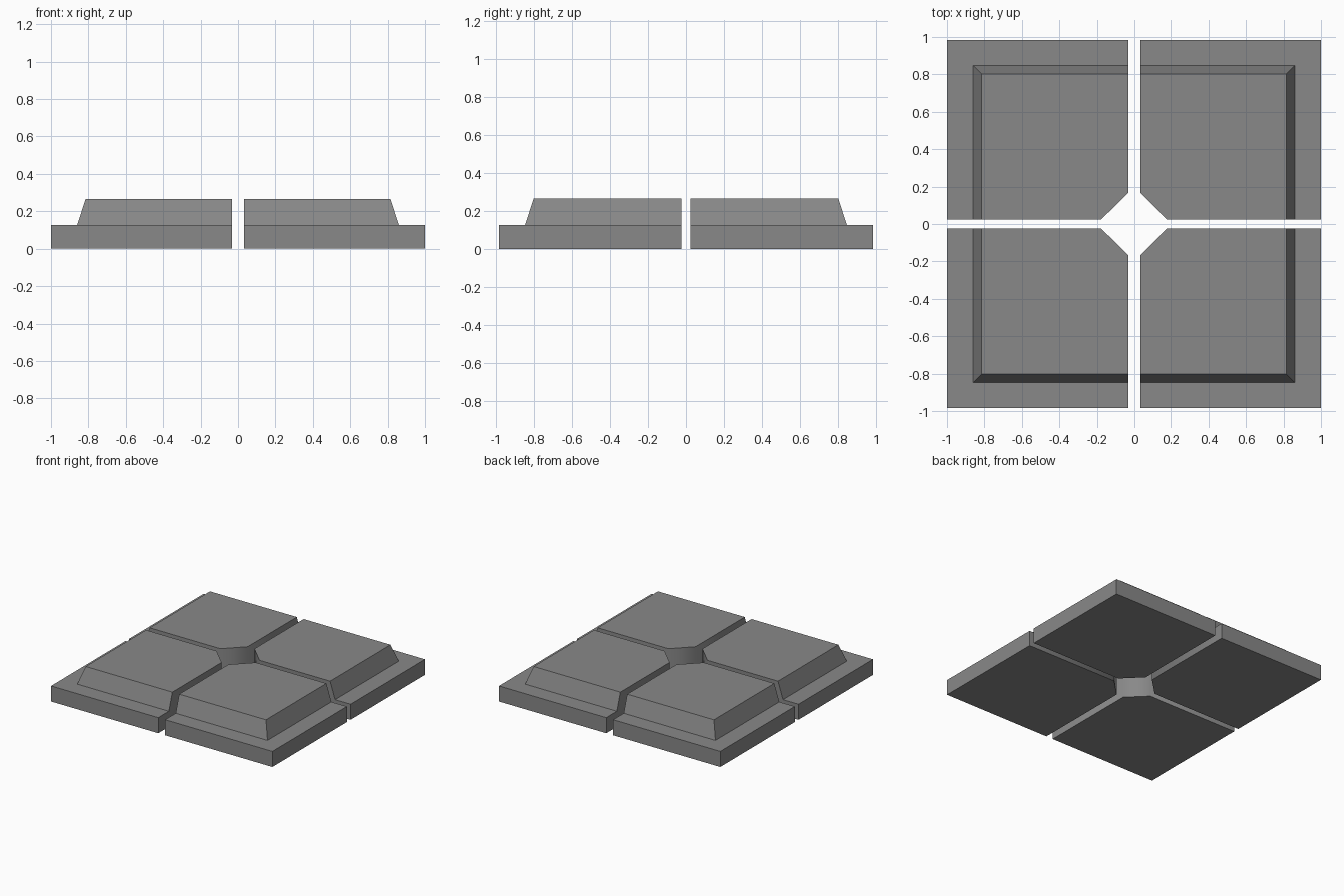
import bpy, bmesh, math

if "Cube" in bpy.data.objects:
    bpy.data.objects.remove(bpy.data.objects["Cube"])

mat = bpy.data.materials.new("mid grey")
mat.diffuse_color = (0.25, 0.25, 0.25, 1)
mat.use_nodes = True
mat.node_tree.nodes["Principled BSDF"].inputs["Base Color"].default_value = mat.diffuse_color

GAP_X, GAP_Y = 0.031, 0.024      # half widths of the cross-shaped gap
CUT_X, CUT_Y = 0.177, 0.168      # ends of the clipped inner corner
# outer outline at each level: z, half x, half y
LEVELS = [(0, 1.0, 0.985), (0.127, 1.0, 0.985),
          (0.127, 0.86, 0.848), (0.266, 0.815, 0.803)]


def quarter_slab(name, sx, sy):
    bm = bmesh.new()

    def vert(x, y, z):
        return bm.verts.new((sx * x, sy * y, z))

    # outer corner loops, stepped and tapered
    rings = [[vert(GAP_X, y, z), vert(x, y, z), vert(x, GAP_Y, z)]
             for z, x, y in LEVELS]
    # clipped inner corner, bottom and top
    inner = [(vert(CUT_X, GAP_Y, z), vert(GAP_X, CUT_Y, z))
             for z in (LEVELS[0][0], LEVELS[-1][0])]

    # outer sides, ledge and sloped rim
    for a, b in zip(rings, rings[1:]):
        for i in range(2):
            bm.faces.new((a[i], a[i + 1], b[i + 1], b[i]))
    # underside and top
    for ring, (c, d) in ((rings[0], inner[0]), (rings[-1], inner[1])):
        bm.faces.new((*ring, c, d))
    # clipped corner and the two gap walls
    (c0, d0), (c1, d1) = inner
    bm.faces.new((c0, d0, d1, c1))
    bm.faces.new([d0] + [r[0] for r in rings] + [d1])
    bm.faces.new([c0] + [r[2] for r in rings] + [c1])
    bmesh.ops.recalc_face_normals(bm, faces=bm.faces[:])

    mesh = bpy.data.meshes.new(name)
    bm.to_mesh(mesh)
    bm.free()
    mesh.materials.append(mat)
    obj = bpy.data.objects.new(name, mesh)
    bpy.context.collection.objects.link(obj)
    # soft shading only around the clipped corner
    mesh.shade_smooth()
    mesh.set_sharp_from_angle(angle=math.radians(50))


for name, sx, sy in (("slab_front_left", -1, -1), ("slab_front_right", 1, -1),
                     ("slab_back_left", -1, 1), ("slab_back_right", 1, 1)):
    quarter_slab(name, sx, sy)
